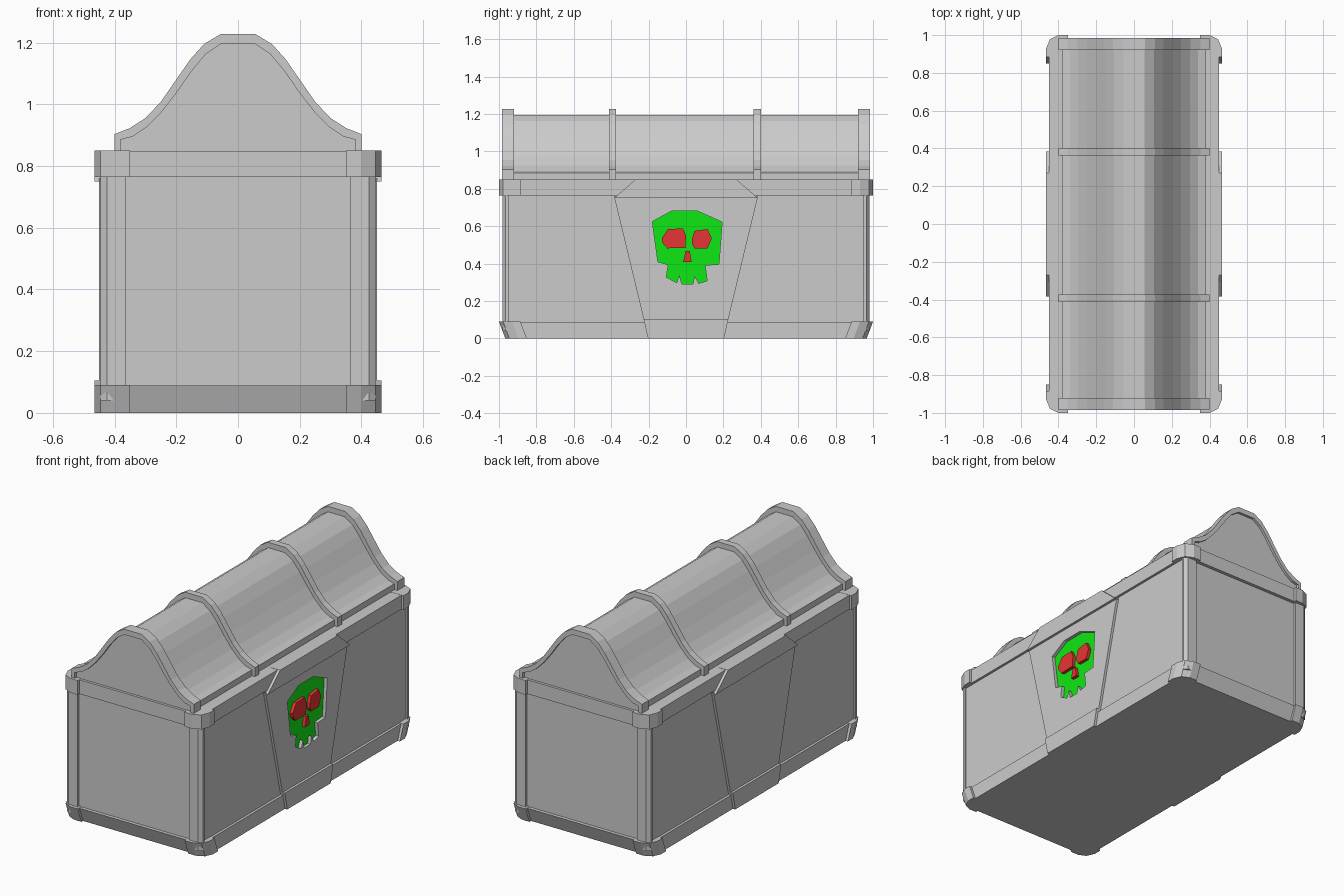
import bpy, bmesh

if "Cube" in bpy.data.objects:
    bpy.data.objects.remove(bpy.data.objects["Cube"])


def material(name, rgb):
    m = bpy.data.materials.new(name)
    m.diffuse_color = (*rgb, 1)
    m.use_nodes = True
    m.node_tree.nodes["Principled BSDF"].inputs["Base Color"].default_value = m.diffuse_color
    return m


GREY = material("stone grey", (0.6, 0.6, 0.6))
GREEN = material("bright green", (0.005, 0.8, 0.007))
RED = material("red", (0.8, 0.035, 0.035))


def loft(name, ring_a, ring_b, mat=GREY):
    """Solid between two matching rings of 3D points."""
    bm = bmesh.new()
    a = [bm.verts.new(p) for p in ring_a]
    b = [bm.verts.new(p) for p in ring_b]
    n = len(a)
    caps = [bm.faces.new(a), bm.faces.new(b)]
    for i in range(n):
        j = (i + 1) % n
        bm.faces.new((a[i], a[j], b[j], b[i]))
    bmesh.ops.recalc_face_normals(bm, faces=bm.faces[:])
    if n > 4:
        bmesh.ops.triangulate(bm, faces=caps)
    me = bpy.data.meshes.new(name)
    bm.to_mesh(me)
    bm.free()
    me.materials.append(mat)
    ob = bpy.data.objects.new(name, me)
    bpy.context.collection.objects.link(ob)
    return ob


def prism(name, pts, lo, hi, axis, mat=GREY):
    """Extrude a 2D outline along x, y or z."""
    place = {"x": lambda p, t: (t, p[0], p[1]),
             "y": lambda p, t: (p[0], t, p[1]),
             "z": lambda p, t: (p[0], p[1], t)}[axis]
    return loft(name, [place(p, lo) for p in pts], [place(p, hi) for p in pts], mat)


def four_way(quarter):
    """Closed outline from the points of the (+x, +y) corner."""
    q = list(quarter)
    r = q[::-1]
    return (q + [(x, -y) for x, y in r] + [(-x, -y) for x, y in q]
            + [(-x, y) for x, y in r])


# Body with chamfered corner posts and recessed panels
body = prism("body", four_way([(0.365, 0.965), (0.365, 0.98), (0.425, 0.98),
                               (0.445, 0.965), (0.445, 0.95), (0.435, 0.95)]),
             0.04, 0.8, "z")

# Base band (front and back lean inwards) and top band
band = four_way([(0.41, 0.985), (0.45, 0.95)])
TAPER = 0.034


def tapered(pts):
    return [(x, y - TAPER * (1 if y > 0 else -1), 0.0) for x, y in pts]


loft("base_band", tapered(band), [(x, y, 0.088) for x, y in band])
prism("top_band", band, 0.765, 0.849, "z")

# Corner brackets on both bands
corner = [(0.35, 1.0), (0.40, 1.0), (0.445, 0.978), (0.465, 0.93),
          (0.465, 0.885), (0.35, 0.885)]
for sx in (-1, 1):
    for sy in (-1, 1):
        pts = [(x * sx, y * sy) for x, y in corner]
        loft("base_bracket", tapered(pts), [(x, y, 0.09) for x, y in pts])
        prism("top_bracket", pts, 0.765, 0.85, "z")


# Shield plates on both long sides
def trapezoid(w0, z0, w1, z1):
    return [(-w0, z0), (w0, z0), (w1, z1), (-w1, z1)]


plates = []
for s in (-1, 1):
    plates.append(prism("shield_plate", trapezoid(0.223, 0.09, 0.385, 0.76),
                        s * 0.40, s * 0.45, "x"))
    prism("shield_top", trapezoid(0.385, 0.75, 0.27, 0.85), s * 0.40, s * 0.465, "x")
    prism("shield_foot", trapezoid(0.203, 0.0, 0.227, 0.105), s * 0.40, s * 0.465, "x")

# Skull emblem sunk into the right-hand shield
skull = [(-0.18, 0.625), (-0.15, 0.41), (-0.095, 0.395), (-0.105, 0.328),
         (-0.05, 0.298), (-0.035, 0.34), (-0.022, 0.29), (0.037, 0.29),
         (0.045, 0.335), (0.068, 0.295), (0.113, 0.308), (0.102, 0.392),
         (0.176, 0.397), (0.193, 0.622), (0.06, 0.682), (-0.075, 0.682)]
cutter = prism("skull_cutter", skull, 0.428, 0.50, "x")
cutter.hide_render = True
cutter.hide_viewport = True
for ob in (body, plates[1]):
    mod = ob.modifiers.new("skull recess", "BOOLEAN")
    mod.operation = "DIFFERENCE"
    mod.solver = "EXACT"
    mod.object = cutter
prism("skull_inlay", skull, 0.424, 0.430, "x", GREEN)

# Raised eyes and nose
features = {
    "left_eye": [(-0.13, 0.535), (-0.096, 0.585), (-0.016, 0.588), (0.0, 0.55),
                 (-0.004, 0.485), (-0.10, 0.482), (-0.125, 0.51)],
    "right_eye": [(0.033, 0.535), (0.045, 0.575), (0.115, 0.585), (0.138, 0.535),
                  (0.115, 0.482), (0.045, 0.482), (0.033, 0.505)],
    "nose": [(-0.002, 0.468), (0.02, 0.468), (0.03, 0.41), (-0.015, 0.41)]}
for name, pts in features.items():
    prism(name, pts, 0.426, 0.449, "x", RED)

# Bell-shaped lid
half_in = [(0.38, 0.845), (0.38, 0.885), (0.34, 0.896), (0.297, 0.925),
           (0.25, 0.972), (0.20, 1.036), (0.15, 1.108), (0.105, 1.162),
           (0.055, 1.195)]
half_out = [(0.40, 0.845), (0.40, 0.903), (0.352, 0.922), (0.30, 0.955),
            (0.25, 1.008), (0.20, 1.08), (0.155, 1.145), (0.11, 1.195),
            (0.057, 1.227)]


def arch(half):
    return half + [(-x, z) for x, z in half[::-1]]


prism("lid", arch(half_in), -0.97, 0.97, "y")

# Ribs over the lid
inner, outer = arch(half_in), arch(half_out)
for y0, y1 in ((-0.985, -0.92), (-0.413, -0.373), (0.362, 0.402), (0.92, 0.985)):
    prism("lid_rib", outer + inner[::-1], y0, y1, "y")
